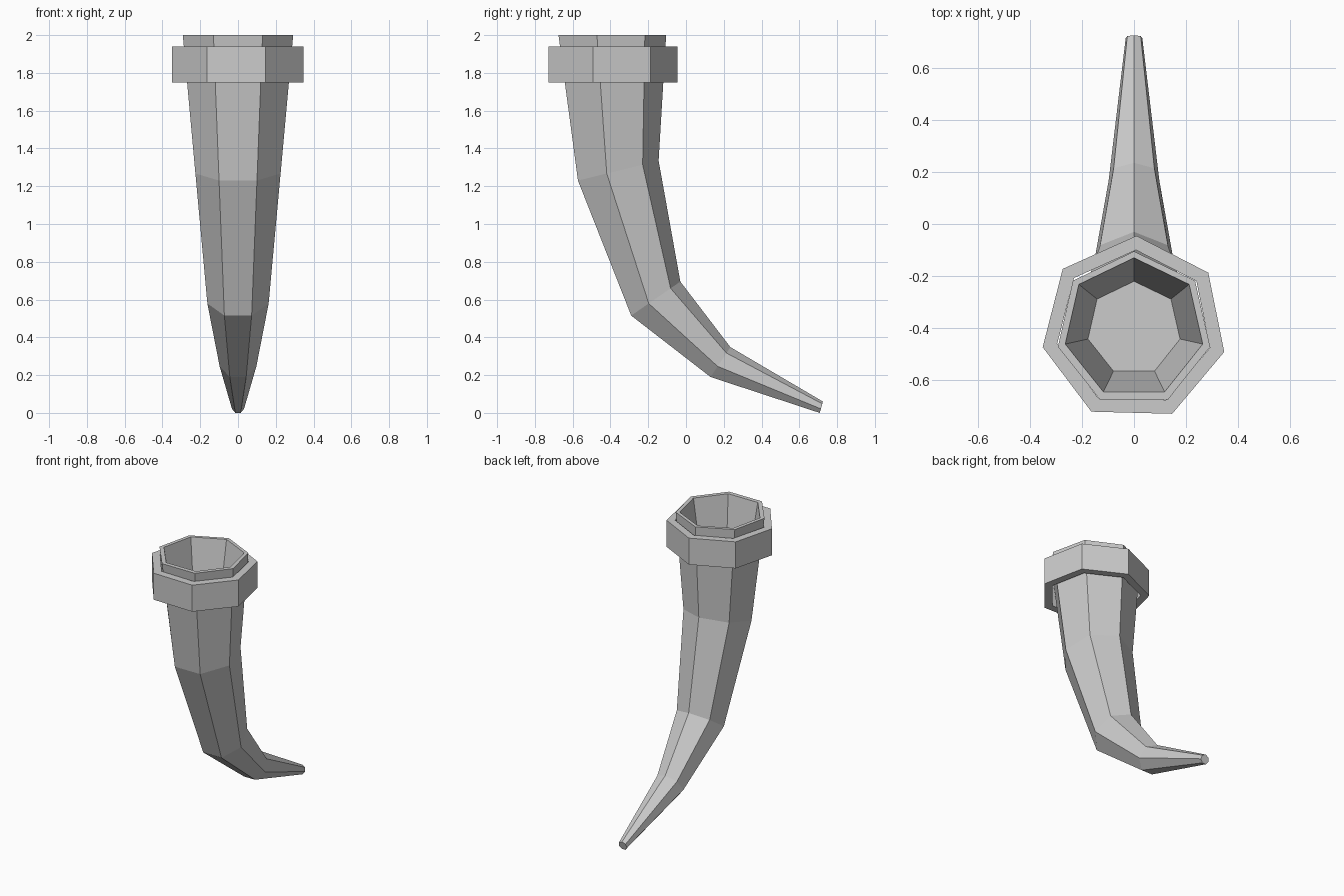
import bpy, bmesh, math
from mathutils import Vector

if "Cube" in bpy.data.objects:
    bpy.data.objects.remove(bpy.data.objects["Cube"])

SIDES = 7
FLAT = math.cos(math.pi / SIDES)  # front-flat distance for unit radius


def ring(bm, front, back, twist=0.0):
    """Heptagon with its flat at front (y, z) and its point at back (y, z)."""
    f, b = Vector((0, *front)), Vector((0, *back))
    radius = (b - f).length / (1 + FLAT)
    axis = (b - f).normalized()
    centre = b - axis * radius
    verts = []
    for i in range(SIDES):
        a = math.radians(90 + twist) + math.tau * i / SIDES
        p = centre + axis * radius * math.sin(a)
        p.x = radius * math.cos(a)
        verts.append(bm.verts.new(p))
    return verts


def bridge(bm, r1, r2):
    for i in range(SIDES):
        j = (i + 1) % SIDES
        bm.faces.new((r1[i], r1[j], r2[j], r2[i]))


def build(name, sections, twist=0.0, closed=False):
    bm = bmesh.new()
    rings = [ring(bm, f, b, twist) for f, b in sections]
    for r1, r2 in zip(rings, rings[1:]):
        bridge(bm, r1, r2)
    if closed:
        bridge(bm, rings[-1], rings[0])
    else:
        bm.faces.new(rings[0])
        bm.faces.new(rings[-1])
    bmesh.ops.recalc_face_normals(bm, faces=bm.faces[:])
    mesh = bpy.data.meshes.new(name)
    bm.to_mesh(mesh)
    bm.free()
    obj = bpy.data.objects.new(name, mesh)
    bpy.context.collection.objects.link(obj)
    return obj


# Curved horn: tip, outer sections up to the rim, then down into the hollow
build("horn", [
    ((0.708, 0.0), (0.725, 0.06)),
    ((0.13, 0.19), (0.235, 0.348)),
    ((-0.29, 0.515), (-0.03, 0.695)),
    ((-0.572, 1.23), (-0.145, 1.335)),
    ((-0.675, 2.0), (-0.105, 2.0)),
    ((-0.645, 2.0), (-0.13, 2.0)),
    ((-0.565, 1.5), (-0.22, 1.5)),
])

# Collar: loose, slightly turned band around the mouth
outer, inner = (-0.725, -0.045), (-0.672, -0.1)
build("collar", [
    ((outer[0], 1.75), (outer[1], 1.75)),
    ((outer[0], 1.94), (outer[1], 1.94)),
    ((inner[0], 1.94), (inner[1], 1.94)),
    ((inner[0], 1.75), (inner[1], 1.75)),
], twist=-1.5, closed=True)
